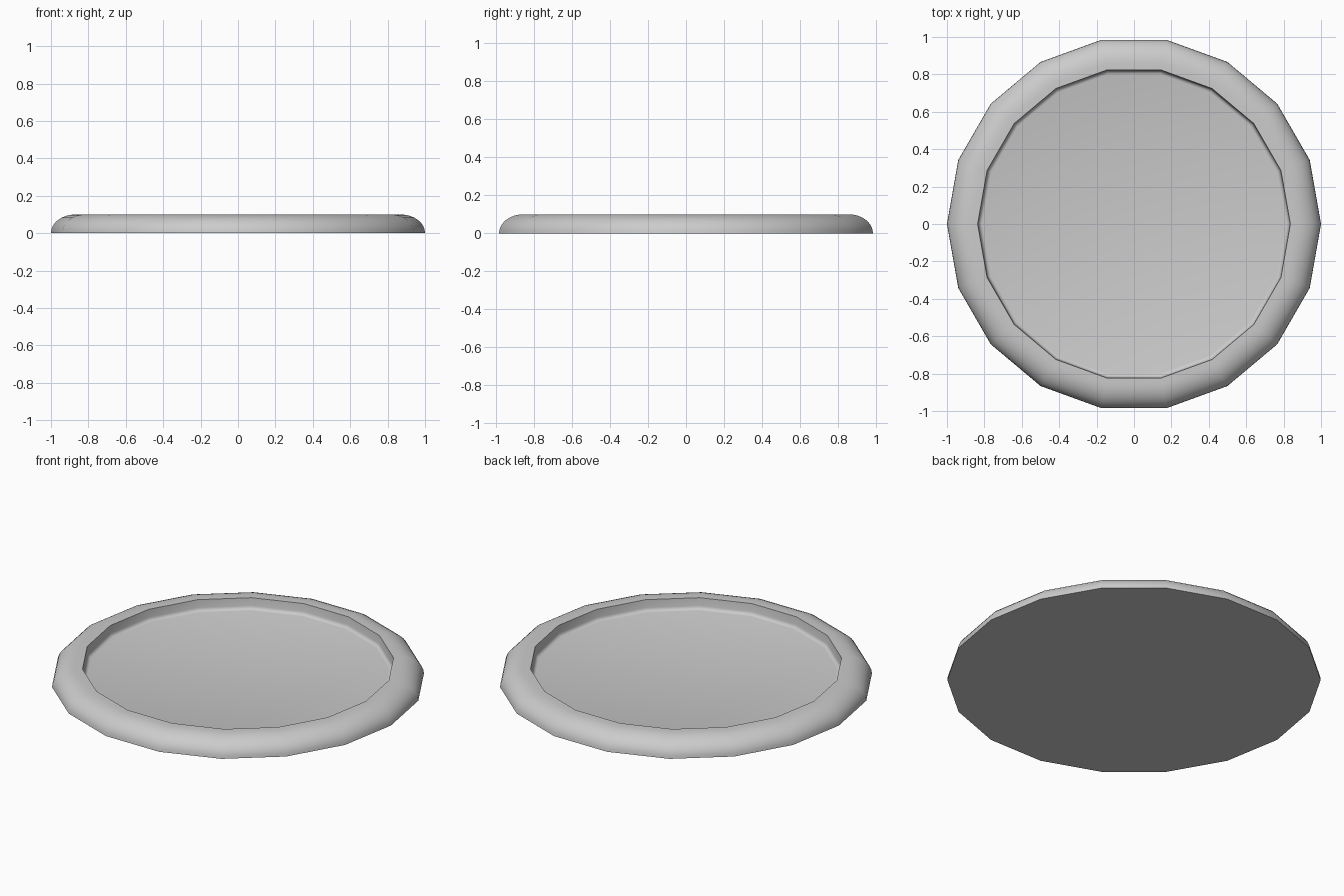
import bpy, bmesh, math

if "Cube" in bpy.data.objects:
    bpy.data.objects.remove(bpy.data.objects["Cube"])

SIDES = 18
HEIGHT = 0.10
FLOOR = 0.035

# Cross-section (radius, z): rounded outer edge, flat rim, inner wall, small fillet to floor
profile = [(0.87 + 0.13 * math.cos(a), HEIGHT * math.sin(a))
           for a in (math.radians(90 * i / 8) for i in range(9))]
profile += [(0.836, HEIGHT), (0.832, FLOOR + 0.02)]
profile += [(0.812 + 0.02 * math.cos(a), FLOOR + 0.02 - 0.02 * math.sin(a))
            for a in (math.radians(30 * i) for i in range(1, 4))]

bm = bmesh.new()
rings = [[bm.verts.new((r * math.cos(t), r * math.sin(t), z))
          for t in (2 * math.pi * k / SIDES for k in range(SIDES))]
         for r, z in profile]

# Skin between neighbouring rings
for low, high in zip(rings, rings[1:]):
    for k in range(SIDES):
        n = (k + 1) % SIDES
        bm.faces.new((low[k], low[n], high[n], high[k]))

# Underside and recessed floor
bm.faces.new(rings[0][::-1])
bm.faces.new(rings[-1])
bmesh.ops.recalc_face_normals(bm, faces=bm.faces)

mesh = bpy.data.meshes.new("round_tray")
bm.to_mesh(mesh)
bm.free()
tray = bpy.data.objects.new("round_tray", mesh)
bpy.context.collection.objects.link(tray)

# Smooth shading with sharp rim lip and base edge
bpy.context.view_layer.objects.active = tray
tray.select_set(True)
bpy.ops.object.shade_smooth_by_angle(angle=math.radians(35))
